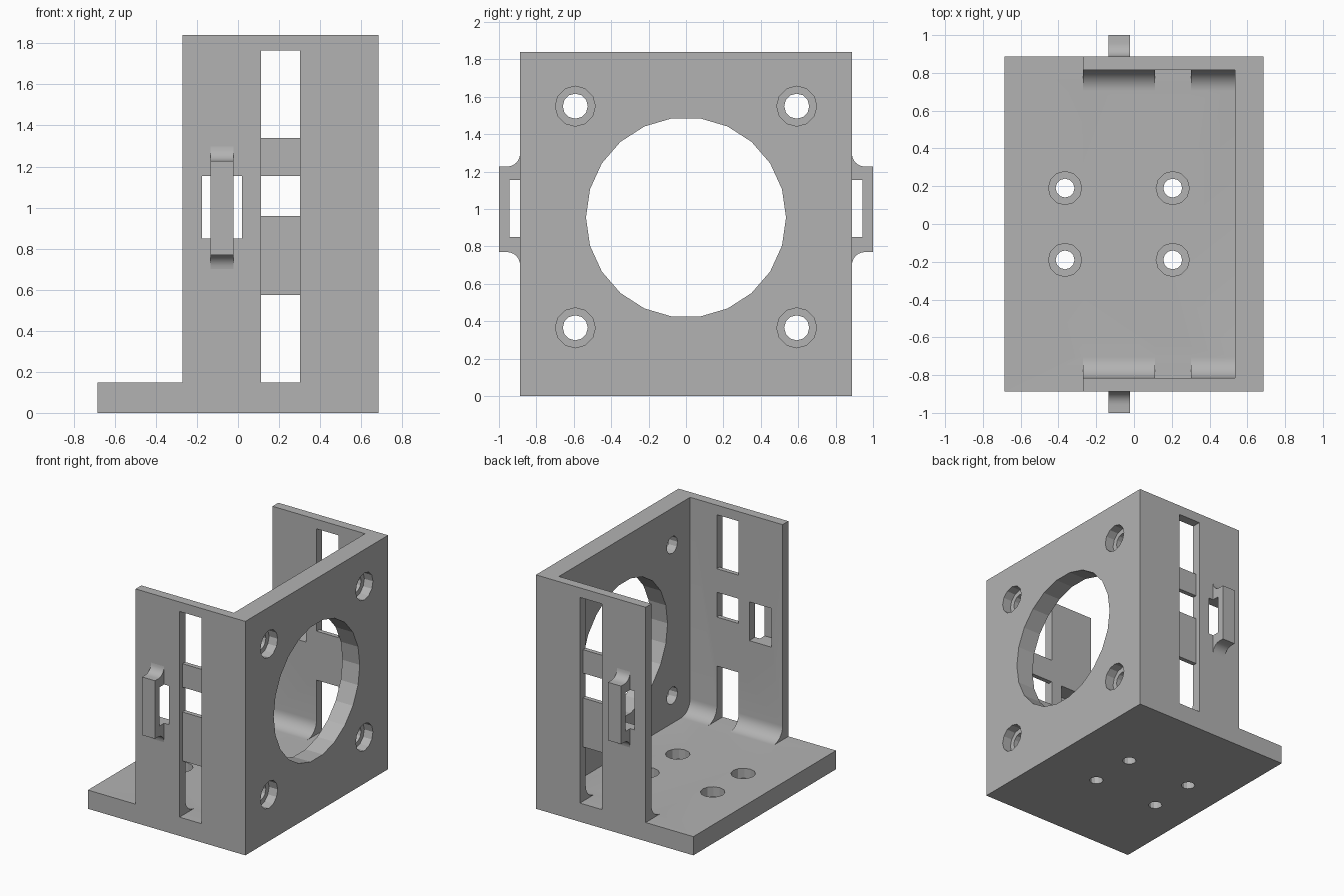
import bpy, bmesh, math

if "Cube" in bpy.data.objects:
    bpy.data.objects.remove(bpy.data.objects["Cube"], do_unlink=True)

grey = bpy.data.materials.new("plain grey")
grey.use_nodes = True
grey.diffuse_color = (0.45, 0.45, 0.45, 1)
grey.node_tree.nodes["Principled BSDF"].inputs["Base Color"].default_value = (0.45, 0.45, 0.45, 1)


def prism(name, outline, axis, lo, hi):
    """Extrude a 2D outline along axis 0, 1 or 2 from lo to hi."""
    bm = bmesh.new()

    def place(p, d):
        co = list(p)
        co.insert(axis, d)
        return bm.verts.new(co)

    a = [place(p, lo) for p in outline]
    b = [place(p, hi) for p in outline]
    bm.faces.new(a)
    bm.faces.new(b)
    n = len(a)
    for i in range(n):
        j = (i + 1) % n
        bm.faces.new((a[i], a[j], b[j], b[i]))
    bmesh.ops.recalc_face_normals(bm, faces=bm.faces)
    mesh = bpy.data.meshes.new(name)
    bm.to_mesh(mesh)
    bm.free()
    mesh.materials.append(grey)
    ob = bpy.data.objects.new(name, mesh)
    bpy.context.collection.objects.link(ob)
    return ob


def rect(a0, a1, b0, b1):
    return [(a0, b0), (a1, b0), (a1, b1), (a0, b1)]


def arc(cx, cy, r, start, end, steps):
    return [(cx + r * math.cos(math.radians(start + (end - start) * i / steps)),
             cy + r * math.sin(math.radians(start + (end - start) * i / steps)))
            for i in range(steps + 1)]


def circle(cx, cy, r, sides):
    return arc(cx, cy, r, 0, 360, sides)[:-1]


def select_only(ob):
    bpy.ops.object.select_all(action='DESELECT')
    ob.select_set(True)
    bpy.context.view_layer.objects.active = ob


def cut(target, outline, axis, lo, hi):
    cutter = prism("cutter", outline, axis, lo, hi)
    cutter.hide_render = True
    mod = target.modifiers.new("cut", 'BOOLEAN')
    mod.operation = 'DIFFERENCE'
    mod.solver = 'EXACT'
    mod.object = cutter
    select_only(target)
    bpy.ops.object.modifier_apply(modifier=mod.name)
    bpy.data.objects.remove(cutter, do_unlink=True)


# Main dimensions
BACK, STEP, INNER, FACE = -0.685, -0.27, 0.535, 0.685
HALF, INSIDE, FLOOR, TOP = 0.887, 0.815, 0.147, 1.84
FILLET = 0.11

# Body: stepped side outline, hollowed to leave floor, face plate and two walls
body = prism("bracket_body",
             [(BACK, 0), (FACE, 0), (FACE, TOP), (STEP, TOP), (STEP, FLOOR), (BACK, FLOOR)],
             1, -HALF, HALF)
cavity = (arc(-INSIDE + FILLET, FLOOR + FILLET, FILLET, 180, 270, 8)
          + arc(INSIDE - FILLET, FLOOR + FILLET, FILLET, 270, 360, 8)
          + [(INSIDE, 2), (-INSIDE, 2)])
cut(body, cavity, 0, -0.5, INNER)

# Large opening in the face plate
cut(body, circle(0, 0.955, 0.535, 22), 0, 0.4, 0.8)

# Counterbored bolt holes in the face plate and the floor
for side in (-1, 1):
    for z in (0.365, 1.55):
        cut(body, circle(side * 0.592, z, 0.067, 12), 0, 0.4, 0.8)
        cut(body, circle(side * 0.592, z, 0.107, 12), 0, 0.61, 0.8)
    for x in (-0.365, 0.205):
        cut(body, circle(x, side * 0.19, 0.05, 12), 2, -0.1, 0.3)
        cut(body, circle(x, side * 0.19, 0.088, 12), 2, 0.07, 0.3)

# Side wall slots: recessed channel outside, three windows through, strap window
for side in (-1, 1):
    recess = sorted((side * 0.85, side * 0.95))
    through = sorted((side * 0.65, side * 0.95))
    cut(body, rect(0.112, 0.302, FLOOR, 1.765), 1, *recess)
    for z0, z1 in ((FLOOR, 0.575), (0.96, 1.155), (1.34, 1.765)):
        cut(body, rect(0.112, 0.302, z0, z1), 1, *through)
    cut(body, rect(-0.175, 0.02, 0.85, 1.155), 1, *through)

# Tie straps standing off the walls, with flared feet
for side, name in ((-1, "right_strap"), (1, "left_strap")):
    outline = (arc(0.957, 1.297, 0.07, 180, 270, 6) + [(1, 1.227), (1, 0.77)]
               + arc(0.957, 0.70, 0.07, 90, 180, 6)
               + [(HALF, 0.85), (0.945, 0.85), (0.945, 1.155), (HALF, 1.155)])
    prism(name, [(side * y, z) for y, z in outline], 0, -0.135, -0.022)

# Smooth the fillets, keep the edges crisp
for name in ("bracket_body", "right_strap", "left_strap"):
    select_only(bpy.data.objects[name])
    bpy.ops.object.shade_smooth_by_angle(angle=math.radians(16))
